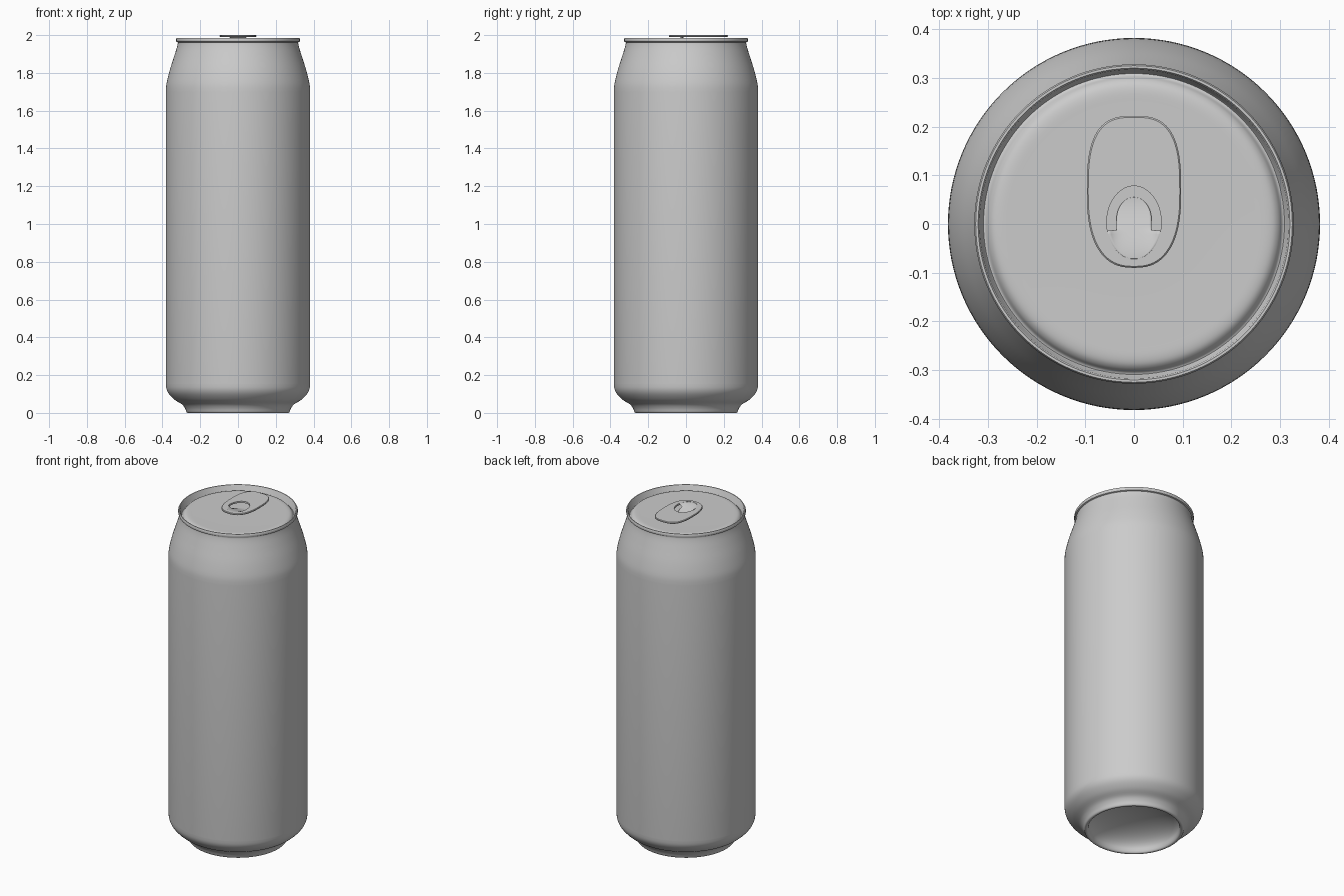
import bpy, bmesh, math

if "Cube" in bpy.data.objects:
    bpy.data.objects.remove(bpy.data.objects["Cube"])

SEG = 128


def finish(name, bm, angle=35):
    bmesh.ops.remove_doubles(bm, verts=bm.verts, dist=1e-5)
    bmesh.ops.recalc_face_normals(bm, faces=bm.faces)
    mesh = bpy.data.meshes.new(name)
    bm.to_mesh(mesh)
    bm.free()
    ob = bpy.data.objects.new(name, mesh)
    bpy.context.collection.objects.link(ob)
    bpy.ops.object.select_all(action='DESELECT')
    bpy.context.view_layer.objects.active = ob
    ob.select_set(True)
    bpy.ops.object.shade_smooth_by_angle(angle=math.radians(angle))
    return ob


def smooth_path(pts, steps=4):
    """Catmull-Rom interpolation through the profile points."""
    out = []
    for i in range(len(pts) - 1):
        a, b, c, d = (pts[max(i - 1, 0)], pts[i], pts[i + 1], pts[min(i + 2, len(pts) - 1)])
        for s in range(steps):
            t = s / steps
            out.append(tuple(0.5 * (2 * q + (r - p) * t + (2 * p - 5 * q + 4 * r - s_) * t * t
                                    + (3 * q - p - 3 * r + s_) * t ** 3)
                             for p, q, r, s_ in zip(a, b, c, d)))
    return out + [pts[-1]]


def lathe(name, profile):
    bm = bmesh.new()
    vs = [bm.verts.new((r, 0, z)) for r, z in profile]
    es = [bm.edges.new(p) for p in zip(vs, vs[1:])]
    bmesh.ops.spin(bm, geom=vs + es, cent=(0, 0, 0), axis=(0, 0, 1),
                   angle=math.tau, steps=SEG, use_duplicate=False)
    return finish(name, bm)


# Can wall with domed base, tapered shoulder and neck
dome = [(0.25 * math.sin(a), 0.012 + 0.10 * math.cos(a))
        for a in (i * math.pi / 24 for i in range(13))]
base = smooth_path([(0.25, 0.012), (0.255, 0.003), (0.263, 0.0), (0.272, 0.004), (0.281, 0.025),
                    (0.298, 0.046), (0.335, 0.069), (0.364, 0.098), (0.378, 0.125), (0.382, 0.155)])
shoulder = smooth_path([(0.382, 1.70), (0.378, 1.745), (0.361, 1.815), (0.339, 1.885),
                        (0.325, 1.93), (0.319, 1.955), (0.319, 1.962)])
lathe("can_body", dome[:-1] + base + shoulder)

# Lid: seamed rim, countersunk groove and raised centre panel
rim = [(0.319, 1.962), (0.326, 1.965), (0.328, 1.970), (0.328, 1.980), (0.325, 1.985),
       (0.320, 1.985), (0.317, 1.981), (0.312, 1.948), (0.309, 1.944)]
panel = smooth_path([(0.309, 1.944), (0.304, 1.947), (0.297, 1.957), (0.287, 1.964),
                     (0.272, 1.967), (0.25, 1.967)])
lathe("lid", rim[:-1] + panel + [(0.12, 1.967), (0.0, 1.967)])


# Pull tab plate: rounded outline around a finger hole
def oval(a, b, cy, z, n_top=2.0, n_bot=2.0, count=72):
    pts = []
    for i in range(count):
        t = math.tau * i / count
        c, s = math.cos(t), math.sin(t)
        n = n_top if s > 0 else n_bot
        pts.append((a * math.copysign(abs(c) ** (2 / n), c),
                    cy + b * math.copysign(abs(s) ** (2 / n), s), z))
    return pts


Z0, Z1 = 1.990, 2.0
HOLE_A, HOLE_B, HOLE_Y = 0.056, 0.075, 0.003
rings = [oval(HOLE_A, HOLE_B, HOLE_Y, Z0), oval(HOLE_A, HOLE_B, HOLE_Y, Z1),
         oval(0.094, 0.153, 0.066, Z1, 2.9, 2.5), oval(0.097, 0.156, 0.066, Z1 - 0.003, 2.9, 2.5),
         oval(0.097, 0.156, 0.066, Z0 + 0.002, 2.9, 2.5), oval(0.094, 0.153, 0.066, Z0, 2.9, 2.5)]
bm = bmesh.new()
loops = [[bm.verts.new(p) for p in ring] for ring in rings]
for k, lo in enumerate(loops):
    hi = loops[(k + 1) % len(loops)]
    for i in range(len(lo)):
        j = (i + 1) % len(lo)
        bm.faces.new((lo[i], lo[j], hi[j], hi[i]))
finish("pull_tab", bm)

# Tongue: fills the lower hole, then bends down to the lid leaving a U-shaped slot
Y0, Y1, SLOT = -0.0715, 0.055, -0.012
rows = [Y0 + (SLOT - 0.002 - Y0) * (i / 12) ** 1.6 for i in range(13)]
rows += [Y1 - (Y1 - SLOT) * (1 - i / 14) ** 1.6 for i in range(15)]
COLS = 16
bm = bmesh.new()
grid = []
for y in rows:
    t = (y - Y0) / (Y1 - Y0)
    drop = 0.030 * t * t * (3 - 2 * t)
    lower = y < SLOT - 0.001
    if lower:
        w = HOLE_A * math.sqrt(max(0.0, 1 - ((y - HOLE_Y) / HOLE_B) ** 2))
    else:
        w = 0.036 * math.sqrt(max(0.0008, 1 - max(0.0, (y - 0.010) / 0.045) ** 2))
    line = []
    for c in range(COLS + 1):
        u = 2 * c / COLS - 1
        line.append(bm.verts.new((u * w, y, Z1 - 0.0005 - drop * ((1 - u ** 4) if lower else 1))))
    grid.append(line)
for a, b in zip(grid, grid[1:]):
    for c in range(COLS):
        bm.faces.new((a[c], a[c + 1], b[c + 1], b[c]))
tongue = finish("tab_tongue", bm, 50)
solid = tongue.modifiers.new("thickness", 'SOLIDIFY')
solid.thickness = 0.004
